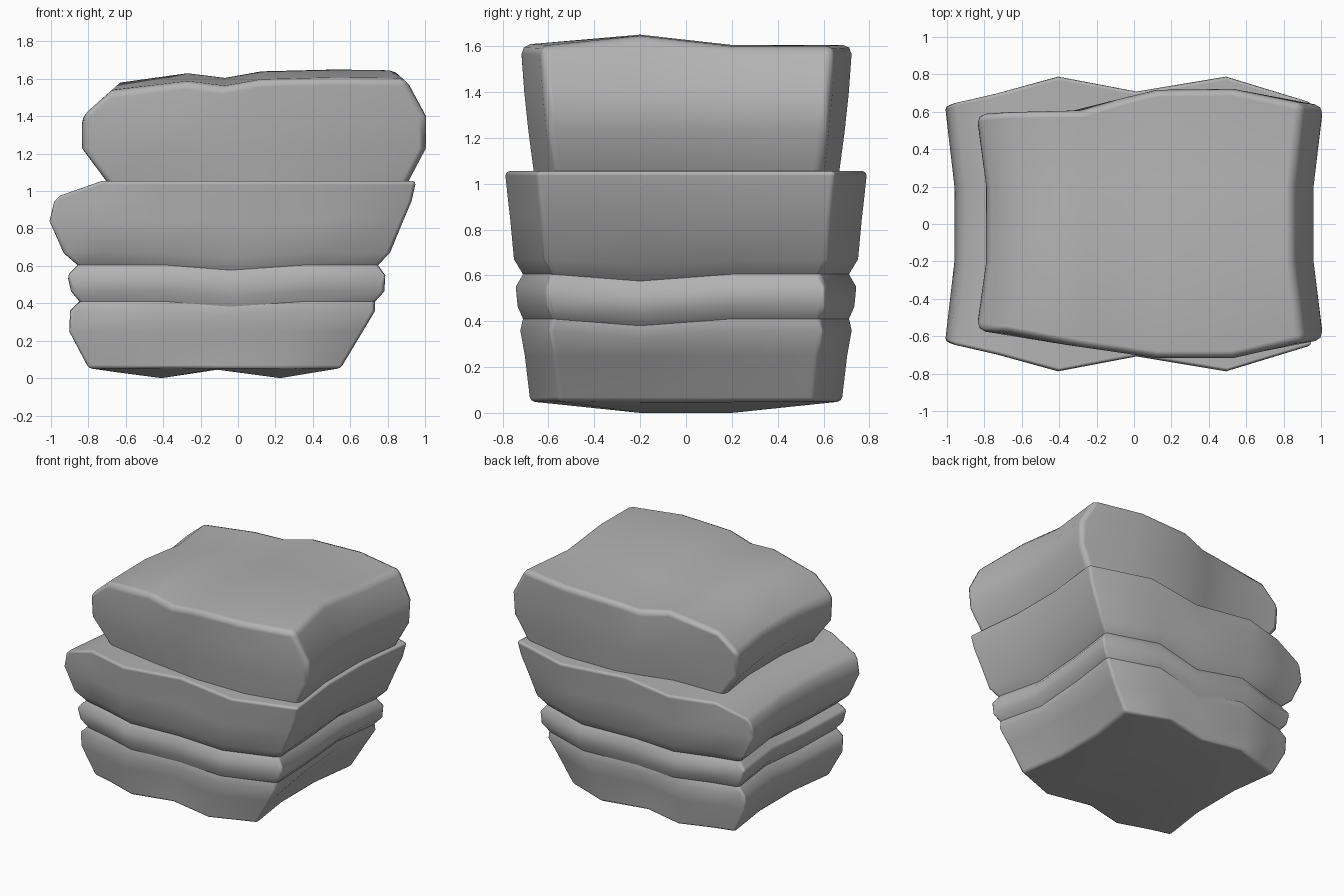
import bpy, bmesh

if "Cube" in bpy.data.objects:
    bpy.data.objects.remove(bpy.data.objects["Cube"])

stone = bpy.data.materials.new("grey stone")
stone.use_nodes = True
stone.diffuse_color = (0.45, 0.45, 0.45, 1)
bsdf = stone.node_tree.nodes["Principled BSDF"]
bsdf.inputs["Base Color"].default_value = (0.45, 0.45, 0.45, 1)
bsdf.inputs["Roughness"].default_value = 0.8

ROW = 0.2        # y of the two middle rows
INSET = 0.05     # how far the ends are hollowed


def slab(name, cols, front, back, rings, bevel, cap=None, cap_z=None):
    """Loft rings of (z, left, right, y scale, column lifts, lift of front middle row)."""
    bm = bmesh.new()
    last = len(cols) - 1
    # perimeter as (column, row), counter-clockwise from the front left corner
    path = [(c, 0) for c in range(last + 1)] + [(last, 1), (last, 2)]
    path += [(c, 3) for c in range(last, -1, -1)] + [(0, 2), (0, 1)]

    def position(ring, c, r):
        z, left, right, scale, lifts, row_lift = ring
        x = left + (right - left) * cols[c]
        y = (-front[c] * scale, -ROW, ROW, back[c] * scale)[r]
        if r in (1, 2):
            x += INSET * ((c == 0) - (c == last))
        z += lifts[c] if lifts else 0
        return x, y, z + (row_lift if r == 1 else 0)

    loops = [{p: bm.verts.new(position(ring, *p)) for p in path} for ring in rings]
    for low, high in zip(loops, loops[1:]):
        for a, b in zip(path, path[1:] + path[:1]):
            bm.faces.new((low[a], low[b], high[b], high[a]))

    # cap grid on the top or bottom
    if cap is not None:
        grid = dict(loops[cap])
        for c in range(1, last):
            for r in (1, 2):
                x, y, z = position(rings[cap], c, r)
                grid[c, r] = bm.verts.new((x, y, cap_z[c] if cap_z else z))
        for c in range(last):
            for r in range(3):
                quad = [grid[c, r], grid[c + 1, r], grid[c + 1, r + 1], grid[c, r + 1]]
                bm.faces.new(quad if cap else quad[::-1])

    bmesh.ops.recalc_face_normals(bm, faces=bm.faces)
    for f in bm.faces:
        f.smooth = True
    mesh = bpy.data.meshes.new(name)
    bm.to_mesh(mesh)
    bm.free()
    mesh.materials.append(stone)
    obj = bpy.data.objects.new(name, mesh)
    bpy.context.collection.objects.link(obj)

    # worn edges
    mod = obj.modifiers.new("worn edges", "BEVEL")
    mod.width = bevel
    mod.segments = 2
    mod.limit_method = "ANGLE"
    mod.angle_limit = 0.75
    mod.harden_normals = True
    return obj


cols = (0, 0.12, 0.29, 0.51, 0.76, 1)
bulge = (0.65, 0.7, 0.79, 0.71, 0.79, 0.65)
sag = (0, 0, 0, -0.028, 0, 0)

# seams shared by neighbouring layers
low_seam = (0.41, -0.85, 0.735, 0.9, sag, -0.03)
high_seam = (0.605, -0.86, 0.75, 0.9, sag, -0.03)

slab("base_layer", cols, bulge, bulge, [
    (0.05, -0.8, 0.55, 0.86, None, 0),
    (0.25, -0.905, 0.67, 0.89, None, 0),
    (0.36, -0.9, 0.735, 0.915, sag, -0.03),
    low_seam], 0.02, cap=0, cap_z=(0, 0.03, 0, 0.045, 0, 0))

slab("thin_layer", cols, bulge, bulge, [
    low_seam,
    (0.465, -0.895, 0.785, 0.93, sag, -0.03),
    (0.55, -0.915, 0.79, 0.94, sag, -0.03),
    high_seam], 0.02)

# wide layer, its top dropping at the left end
slab("wide_layer", cols, bulge, bulge, [
    high_seam,
    (0.67, -0.935, 0.815, 0.95, sag, -0.02),
    (0.84, -1.01, 0.885, 0.97, None, 0),
    (0.945, -0.985, 0.93, 0.985, None, 0),
    (1.055, -0.955, 0.955, 1, (-0.08, 0, 0, 0, 0, 0), 0)], 0.02, cap=-1)

# top boulder with a crest along its front half
top_cols = (0, 0.26, 0.386, 0.51, 0.76, 1)
edge = (-0.065, -0.015, -0.04, -0.005, 0.005, 0)
slab("top_layer", top_cols,
     (0.58, 0.66, 0.69, 0.72, 0.72, 0.63),
     (0.6, 0.61, 0.67, 0.72, 0.725, 0.645), [
         (1.04, -0.7, 0.91, 0.92, None, 0),
         (1.23, -0.84, 1.01, 0.955, None, 0),
         (1.4, -0.84, 1.01, 0.98, None, 0),
         (1.6, -0.68, 0.9, 1, edge, 0.045)], 0.04, cap=-1)
